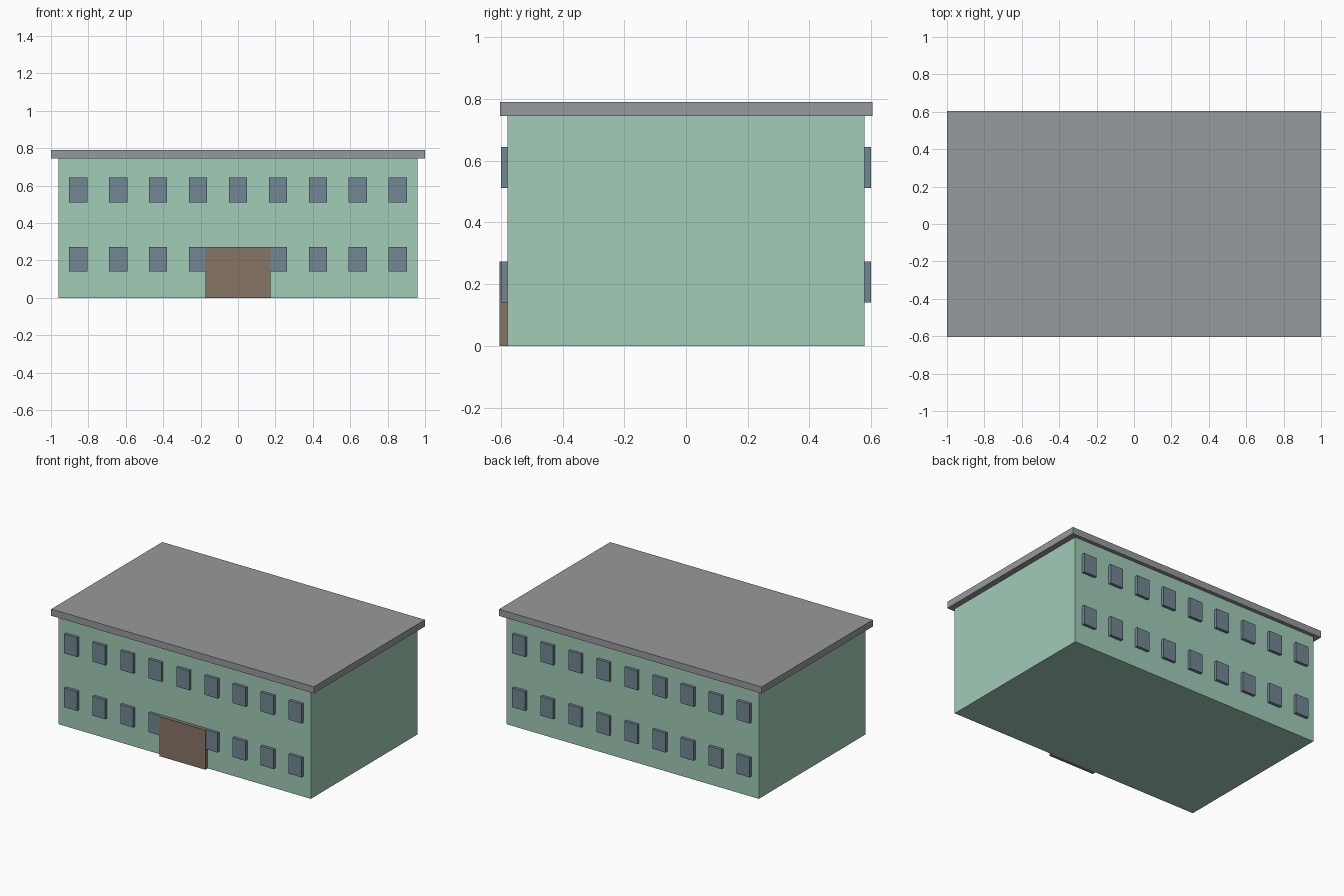
import bpy
import bmesh
from mathutils import Matrix, Vector

old = bpy.data.objects.get("Cube")
if old:
    bpy.data.objects.remove(old, do_unlink=True)


def material(name, rgb):
    mat = bpy.data.materials.new(name)
    mat.use_nodes = True
    colour = (*rgb, 1.0)
    mat.diffuse_color = colour
    mat.node_tree.nodes["Principled BSDF"].inputs["Base Color"].default_value = colour
    return mat


def box(name, low, high, mat):
    """Flat-shaded box between two opposite corners."""
    low, high = Vector(low), Vector(high)
    size = high - low
    mesh = bpy.data.meshes.new(name)
    bm = bmesh.new()
    bmesh.ops.create_cube(bm, size=1, matrix=Matrix.Diagonal((*size, 1)))
    bm.to_mesh(mesh)
    bm.free()
    mesh.materials.append(mat)
    obj = bpy.data.objects.new(name, mesh)
    obj.location = (low + high) / 2
    bpy.context.collection.objects.link(obj)
    return obj


wall_green = material("wall_green", (0.355, 0.604, 0.476))
roof_grey = material("roof_grey", (0.307, 0.319, 0.331))
window_blue = material("window_blue", (0.165, 0.242, 0.292))
door_brown = material("door_brown", (0.242, 0.178, 0.133))

# Main block and overhanging flat roof
WALL_Y = 0.579
box("walls", (-0.96, -WALL_Y, 0), (0.96, WALL_Y, 0.745), wall_green)
box("roof", (-1, -0.603, 0.745), (1, 0.605, 0.791), roof_grey)

# Entrance door
box("entrance_door", (-0.175, -0.605, 0), (0.175, -WALL_Y + 0.01, 0.273), door_brown)

# Two rows of projecting windows on the front and back
COLUMNS = 9
SPACING = 0.2137
WIDTH, HEIGHT, DEPTH = 0.098, 0.133, 0.02
for side, sign in (("front", -1), ("back", 1)):
    for floor, sill in (("lower", 0.14), ("upper", 0.511)):
        for i in range(COLUMNS):
            x = (i - (COLUMNS - 1) / 2) * SPACING
            inner, outer = sign * (WALL_Y - DEPTH), sign * (WALL_Y + DEPTH)
            box(f"{side}_{floor}_window_{i + 1}",
                (x - WIDTH / 2, min(inner, outer), sill),
                (x + WIDTH / 2, max(inner, outer), sill + HEIGHT),
                window_blue)
